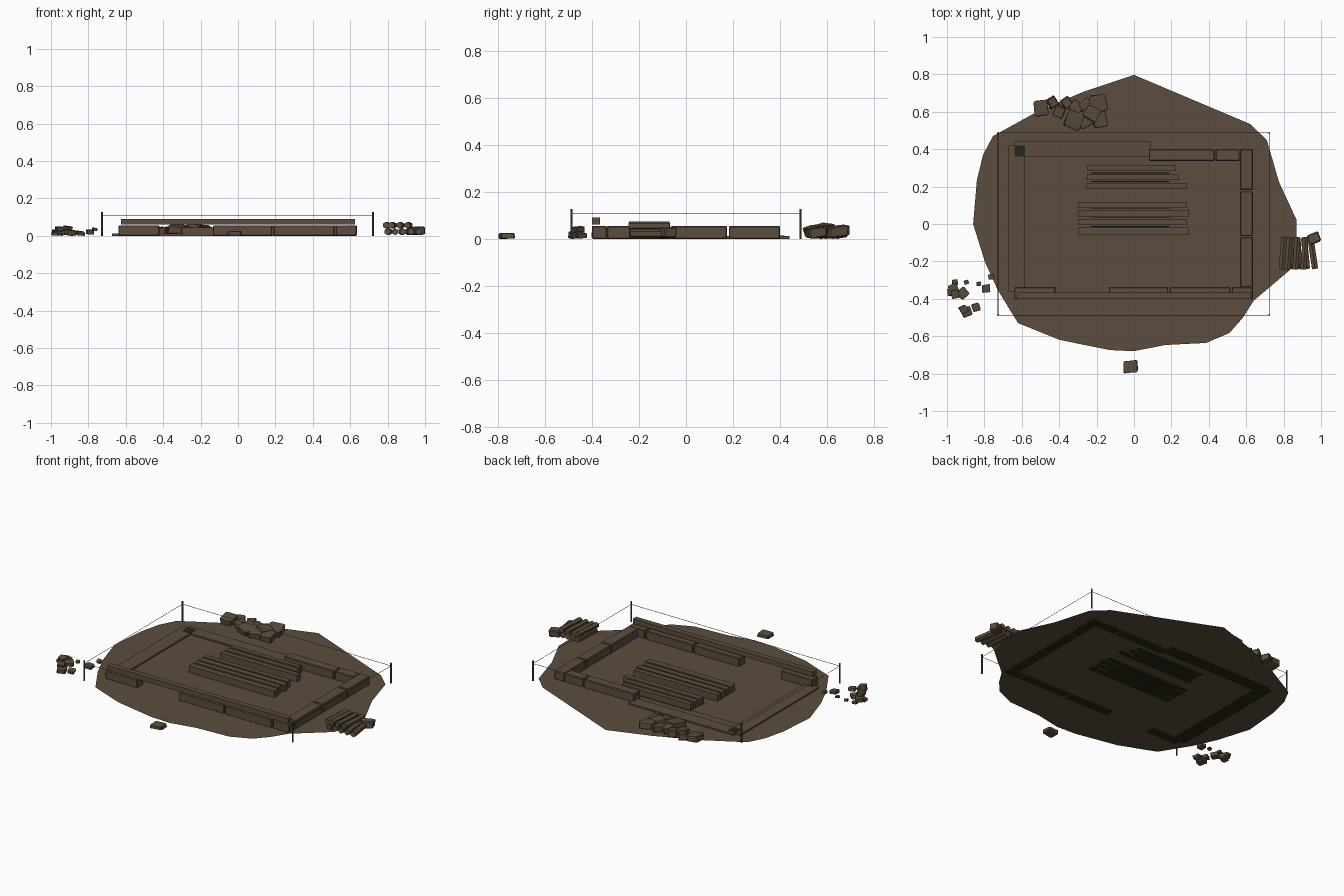
import bpy, bmesh, math, random
from mathutils import Matrix, Vector, Euler

if "Cube" in bpy.data.objects:
    bpy.data.objects.remove(bpy.data.objects["Cube"])
random.seed(4)

def mat(name, c):
    m = bpy.data.materials.new(name)
    m.diffuse_color = (*c, 1)
    m.use_nodes = True
    m.node_tree.nodes["Principled BSDF"].inputs["Base Color"].default_value = m.diffuse_color
    return m

EARTH = mat("earth brown", (0.105, 0.075, 0.047))
DARK = mat("dark olive", (0.02, 0.02, 0.008))

def finish(name, bm, mats=(EARTH,)):
    me = bpy.data.meshes.new(name)
    bm.to_mesh(me)
    bm.free()
    for m in mats:
        me.materials.append(m)
    ob = bpy.data.objects.new(name, me)
    bpy.context.collection.objects.link(ob)
    return ob

def box(name, x0, x1, y0, y1, z0, z1, mats=(EARTH, DARK), bevel=0.0):
    bm = bmesh.new()
    s = Matrix.Diagonal((x1 - x0, y1 - y0, z1 - z0, 1))
    bmesh.ops.create_cube(bm, size=1, matrix=Matrix.Translation(
        ((x0 + x1) / 2, (y0 + y1) / 2, (z0 + z1) / 2)) @ s)
    if bevel:
        bmesh.ops.bevel(bm, geom=bm.edges[:], offset=bevel, segments=1, affect='EDGES')
    bm.normal_update()
    # undersides resting on the soil are dark
    for f in bm.faces:
        if len(mats) > 1 and f.normal.z < -0.9:
            f.material_index = 1
    return finish(name, bm, mats)

def rod(name, a, b, r, sides):
    a, b = Vector(a), Vector(b)
    d = b - a
    bm = bmesh.new()
    bmesh.ops.create_cone(bm, cap_ends=True, segments=sides, radius1=r, radius2=r,
        depth=d.length, matrix=Matrix.Translation((a + b) / 2) @ d.to_track_quat('Z', 'Y').to_matrix().to_4x4())
    return finish(name, bm)

def stone(name, x, y, z, sx, sy, sz, rot, tilt=0.0):
    # chipped block: bevelled cube with slightly shifted corners
    bm = bmesh.new()
    bmesh.ops.create_cube(bm, size=1)
    for v in bm.verts:
        v.co += Vector([random.uniform(-.08, .05) for _ in range(3)])
    bmesh.ops.bevel(bm, geom=bm.edges[:], offset=0.1, segments=1, affect='EDGES')
    m = Euler((tilt, tilt * .6, math.radians(rot))).to_matrix().to_4x4()
    bm.transform(m @ Matrix.Diagonal((sx, sy, sz, 1)))
    low = min(v.co.z for v in bm.verts)
    bm.transform(Matrix.Translation((x, y, z - low)))
    return finish(name, bm)

# cleared ground patch
outline = [(0, .797), (.62, .535), (.71, .45), (.775, .225), (.87, .02), (.87, -.08),
           (.835, -.245), (.64, -.41), (.583, -.5), (.51, -.583), (.385, -.636),
           (.166, -.647), (0, -.68), (-.128, -.674), (-.396, -.62), (-.62, -.53),
           (-.73, -.35), (-.797, -.203), (-.86, 0), (-.84, .235), (-.807, .37),
           (-.754, .47), (-.5, .61), (-.262, .71)]
bm = bmesh.new()
f = bm.faces.new([bm.verts.new((x, y, .003)) for x, y in outline])
f.normal_update()
if f.normal.z < 0:
    f.normal_flip()
finish("ground_patch", bm)

# low unfinished footings on the left and back left, with the dark corner overlap
box("left_footing", -.674, -.583, -.36, .42, 0, .012)
box("back_footing", -.64, .09, .36, .44, 0, .012)
box("footing_corner", -.64, -.583, .36, .42, .012, .013, (DARK,))

# foundation stones: x0, x1, y0, y1
for i, (a, b, c, d) in enumerate([
        (-.64, -.42, -.40, -.337), (-.134, .182, -.40, -.337), (.19, .515, -.40, -.337),
        (.523, .636, -.40, -.337), (.567, .636, -.337, -.07), (.567, .636, -.065, .175),
        (.567, .636, .182, .40), (.08, .43, .337, .40), (.436, .565, .337, .40)]):
    box(f"foundation_block_{i}", a, b, c, d, 0, .055, bevel=.004)

# sill beam over the front wall
box("front_sill_beam", -.626, .626, -.40, -.366, .06, .09)

# floor planks in two groups with dark gaps: y0, y1, x0, x1
for g, rows in enumerate([
        [(.283, .312, -.25, .225), (.235, .267, -.25, .24), (.187, .22, -.255, .28)],
        [(.086, .118, -.3, .283), (.037, .075, -.3, .294), (-.005, .027, -.3, .283), (-.06, -.02, -.3, .294)]]):
    for i, (y0, y1, x0, x1) in enumerate(rows):
        box(f"plank_{g}_{i}", x0, x1, y0, y1, 0, .045)
        if i:
            box(f"plank_gap_{g}_{i}", -.23, .19, y1 + .004, y1 + .009, .0, .03, (DARK,))

# marking stakes and string
cs = [(-.727, -.487), (.722, -.487), (.722, .487), (-.727, .487)]
for i, (x, y) in enumerate(cs):
    rod(f"stake_{i}", (x, y, 0), (x, y, .127), .005, 6)
    x2, y2 = cs[(i + 1) % 4]
    rod(f"string_{i}", (x, y, .109), (x2, y2, .109), .0015, 4)

# big stones behind: x, y, z, size, rotation
for i, (x, y, z, s, r) in enumerate([
        (-.19, .645, .004, .085, 12), (-.25, .63, 0, .07, 40), (-.26, .565, 0, .085, 25),
        (-.32, .555, .01, .085, -20), (-.18, .56, 0, .07, 10), (-.36, .65, 0, .05, 35),
        (-.435, .65, 0, .05, 30), (-.40, .60, 0, .055, -25), (-.495, .62, 0, .075, 8),
        (-.31, .625, 0, .06, 55), (-.225, .59, .015, .07, 60)]):
    stone(f"field_stone_{i}", x, y, z, s, s * 1.08, .042, r, .12)

# small rubble on the left
for i, (x, y, z, s, r) in enumerate([
        (-.965, -.345, 0, .05, 20), (-.98, -.365, 0, .035, 5), (-.915, -.37, 0, .05, 40),
        (-.895, -.31, 0, .024, 20), (-.957, -.312, 0, .03, 10), (-.83, -.32, 0, .022, 0),
        (-.79, -.345, .006, .042, 5), (-.765, -.283, .025, .028, 0), (-.895, -.47, 0, .05, 20),
        (-.845, -.445, 0, .04, 15), (-.91, -.455, .026, .04, 30), (-.955, -.375, .022, .04, 10)]):
    stone(f"rubble_{i}", x, y, z, s, s, s * .55, r, .1)

# single rocks at the front and beside the log pile
stone("front_rock", -.016, -.762, 0, .075, .062, .024, 5)
stone("side_rock", .963, -.075, .004, .065, .055, .045, 20)

# split log pile
for i, x in enumerate([.80, .84, .882, .925, .968]):
    rod(f"log_low_{i}", (x, -.24, .022), (x - .008 * (i - 1), -.075, .022), .019, 6)
for i, x in enumerate([.79, .82, .862, .905]):
    rod(f"log_top_{i}", (x, -.243, .056), (x + .012, -.07, .056), .018, 6)
